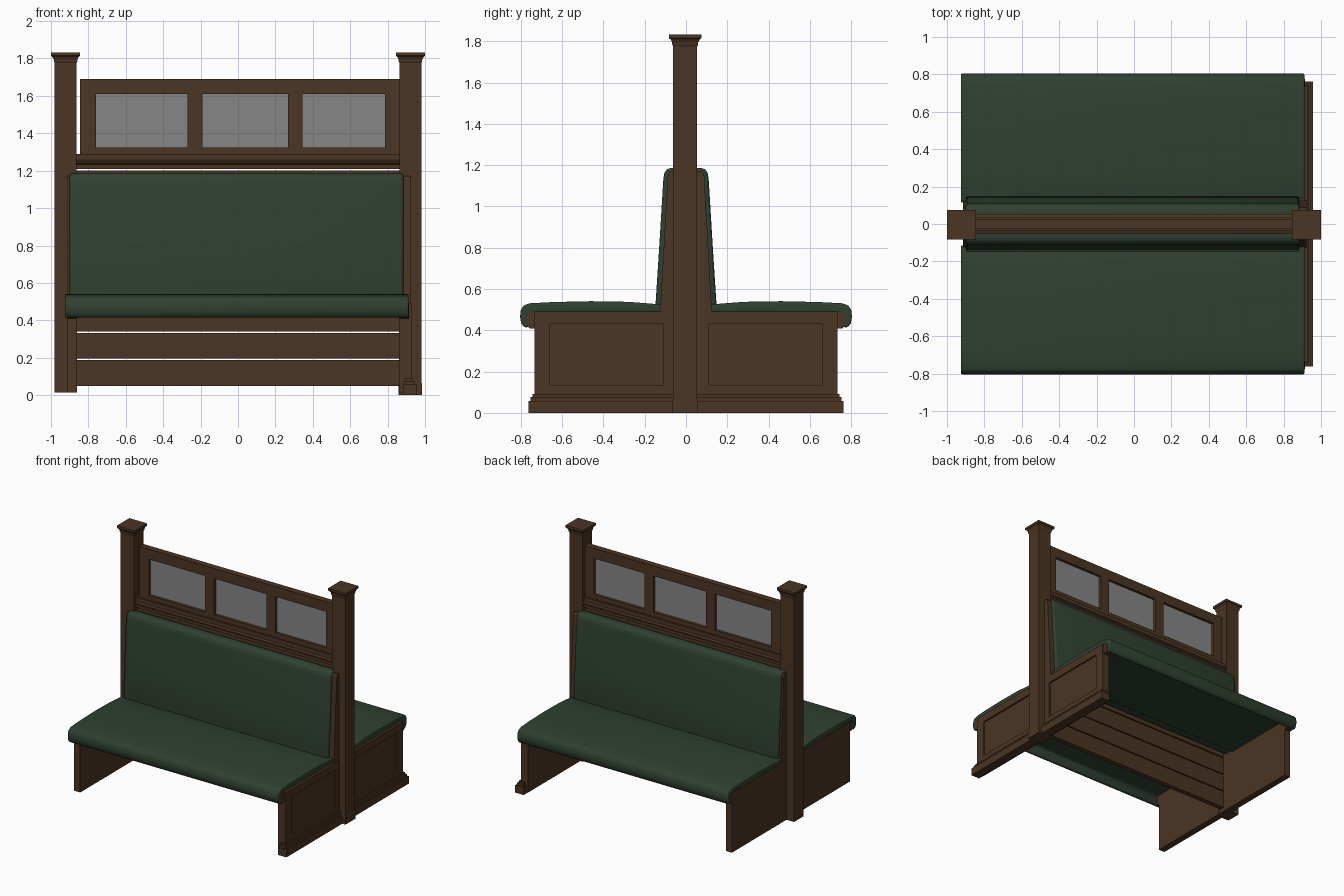
import bpy, bmesh, math

if "Cube" in bpy.data.objects:
    bpy.data.objects.remove(bpy.data.objects["Cube"])


def material(name, rgb):
    m = bpy.data.materials.new(name)
    m.diffuse_color = (*rgb, 1.0)
    m.use_nodes = True
    m.node_tree.nodes["Principled BSDF"].inputs["Base Color"].default_value = m.diffuse_color
    return m


WOOD = material("dark_wood", (0.070, 0.035, 0.017))
GREEN = material("green_leather", (0.029, 0.052, 0.031))
GLASS = material("grey_glass", (0.24, 0.24, 0.24))


def finish(name, bm, mat, bevel=0.0, segments=3):
    bmesh.ops.recalc_face_normals(bm, faces=bm.faces[:])
    if bevel:
        sharp = [e for e in bm.edges if e.calc_face_angle(0) > math.radians(35)]
        bmesh.ops.bevel(bm, geom=sharp, offset=bevel, segments=segments,
                        profile=0.5, affect='EDGES', clamp_overlap=True)
    me = bpy.data.meshes.new(name)
    bm.to_mesh(me)
    bm.free()
    me.materials.append(mat)
    ob = bpy.data.objects.new(name, me)
    bpy.context.collection.objects.link(ob)
    if bevel:
        bpy.ops.object.select_all(action='DESELECT')
        ob.select_set(True)
        bpy.context.view_layer.objects.active = ob
        bpy.ops.object.shade_smooth_by_angle(angle=math.radians(40))
    return ob


def box(name, x0, x1, y0, y1, z0, z1, mat=WOOD):
    bm = bmesh.new()
    bmesh.ops.create_cube(bm, size=1)
    for v in bm.verts:
        v.co = (x0 if v.co.x < 0 else x1,
                y0 if v.co.y < 0 else y1,
                z0 if v.co.z < 0 else z1)
    return finish(name, bm, mat)


def extrude(name, profile, x0, x1, side, mat, bevel=0.0):
    """Extrude a (y, z) profile along x; side = -1 front, 1 back."""
    bm = bmesh.new()
    face = bm.faces.new([bm.verts.new((x0, side * y, z)) for y, z in profile])
    out = bmesh.ops.extrude_face_region(bm, geom=[face])
    for v in out["geom"]:
        if isinstance(v, bmesh.types.BMVert):
            v.co.x = x1
    return finish(name, bm, mat, bevel)


def stack(name, cx, cy, rings):
    """Square tower from (half width, z) rings."""
    bm = bmesh.new()
    loops = [[bm.verts.new((cx + sx * h, cy + sy * h, z))
              for sx, sy in ((-1, -1), (1, -1), (1, 1), (-1, 1))] for h, z in rings]
    for a, b in zip(loops, loops[1:]):
        for i in range(4):
            j = (i + 1) % 4
            bm.faces.new((a[i], a[j], b[j], b[i]))
    bm.faces.new(loops[0])
    bm.faces.new(loops[-1])
    return finish(name, bm, WOOD)


# end posts with flared caps
CAP = [(0.058, 1.775), (0.063, 1.785), (0.063, 1.795), (0.070, 1.808),
       (0.078, 1.815), (0.078, 1.833)]
for label, s in (("left", -1), ("right", 1)):
    stack(label + "_post", s * 0.922, -0.004, [(0.058, 0.015), (0.058, 1.79)])
    stack(label + "_post_cap", s * 0.922, -0.004, CAP)
stack("right_post_base", 0.922, -0.004, [(0.063, 0), (0.063, 0.06), (0.059, 0.066)])

# centre wall of horizontal boards with narrow gaps
for i in range(8):
    z = 0.05 + i * 0.145
    box(f"wall_board_{i + 1}", -0.865, 0.865, -0.02, 0.02, z, z + 0.137)

# moulding between wall and window frame
RAIL = [(-0.04, 1.21), (0.04, 1.21), (0.04, 1.232), (0.053, 1.24), (0.053, 1.25),
        (0.036, 1.256), (0.036, 1.29), (-0.036, 1.29), (-0.036, 1.256),
        (-0.053, 1.25), (-0.053, 1.24), (-0.04, 1.232)]
extrude("wall_moulding", RAIL, -0.865, 0.865, 1, WOOD)

# window frame and panes
box("frame_top_rail", -0.845, 0.865, -0.025, 0.025, 1.61, 1.69)
box("frame_bottom_rail", -0.845, 0.865, -0.025, 0.025, 1.288, 1.325)
STILES = [(-0.845, -0.76), (-0.27, -0.19), (0.268, 0.345), (0.787, 0.865)]
for i, (a, b) in enumerate(STILES):
    box(f"frame_stile_{i + 1}", a, b, -0.025, 0.025, 1.325, 1.61)
for i in range(3):
    box(f"window_pane_{i + 1}", STILES[i][1], STILES[i + 1][0],
        -0.004, 0.004, 1.325, 1.61, GLASS)

# profiles in (distance from centre, height)
END = [(0.03, 0.015), (0.735, 0.015), (0.735, 0.41), (0.757, 0.41), (0.775, 0.425),
       (0.775, 0.465), (0.755, 0.49), (0.03, 0.49)]
BACK_SIDE = [(0.03, 0.48), (0.126, 0.48), (0.088, 1.155), (0.076, 1.172), (0.03, 1.172)]
SEAT = [(0.115, 0.488), (0.745, 0.488), (0.757, 0.475), (0.757, 0.425), (0.768, 0.413),
        (0.785, 0.416), (0.799, 0.435), (0.804, 0.465), (0.800, 0.500), (0.785, 0.522),
        (0.755, 0.531), (0.640, 0.537), (0.460, 0.541), (0.280, 0.538), (0.115, 0.525)]
BACK = [(0.03, 0.505), (0.149, 0.505), (0.130, 0.800), (0.110, 1.130), (0.105, 1.162),
        (0.092, 1.180), (0.075, 1.186), (0.03, 1.186)]

for label, s in (("front", -1), ("back", 1)):
    # upholstery
    extrude(label + "_seat_cushion", SEAT, -0.926, 0.912, s, GREEN, 0.010)
    extrude(label + "_back_cushion", BACK, -0.90, 0.884, s, GREEN, 0.014)
    # wooden sides of the backrest
    extrude(label + "_left_back_side", BACK_SIDE, -0.915, -0.865, s, WOOD)
    extrude(label + "_right_back_side", BACK_SIDE, 0.865, 0.923, s, WOOD)
    # plain left end, framed right end
    extrude(label + "_left_end", END, -0.915, -0.862, s, WOOD)
    extrude(label + "_right_end", END, 0.862, 0.914, s, WOOD)

    def side_box(name, y0, y1, z0, z1, x0=0.91, x1=0.927):
        box(f"{label}_{name}", x0, x1, min(s * y0, s * y1), max(s * y0, s * y1), z0, z1)

    side_box("end_inner_stile", 0.03, 0.11, 0.06, 0.49)
    side_box("end_outer_stile", 0.66, 0.735, 0.06, 0.49)
    side_box("end_top_rail", 0.11, 0.66, 0.43, 0.49)
    side_box("end_bottom_rail", 0.11, 0.66, 0.06, 0.135)
    # stepped plinth under the right end
    side_box("plinth", 0.03, 0.763, 0.0, 0.058, 0.882, 0.957)
    side_box("plinth_step", 0.03, 0.753, 0.058, 0.076, 0.888, 0.947)
    side_box("plinth_bead", 0.03, 0.744, 0.076, 0.092, 0.892, 0.936)
